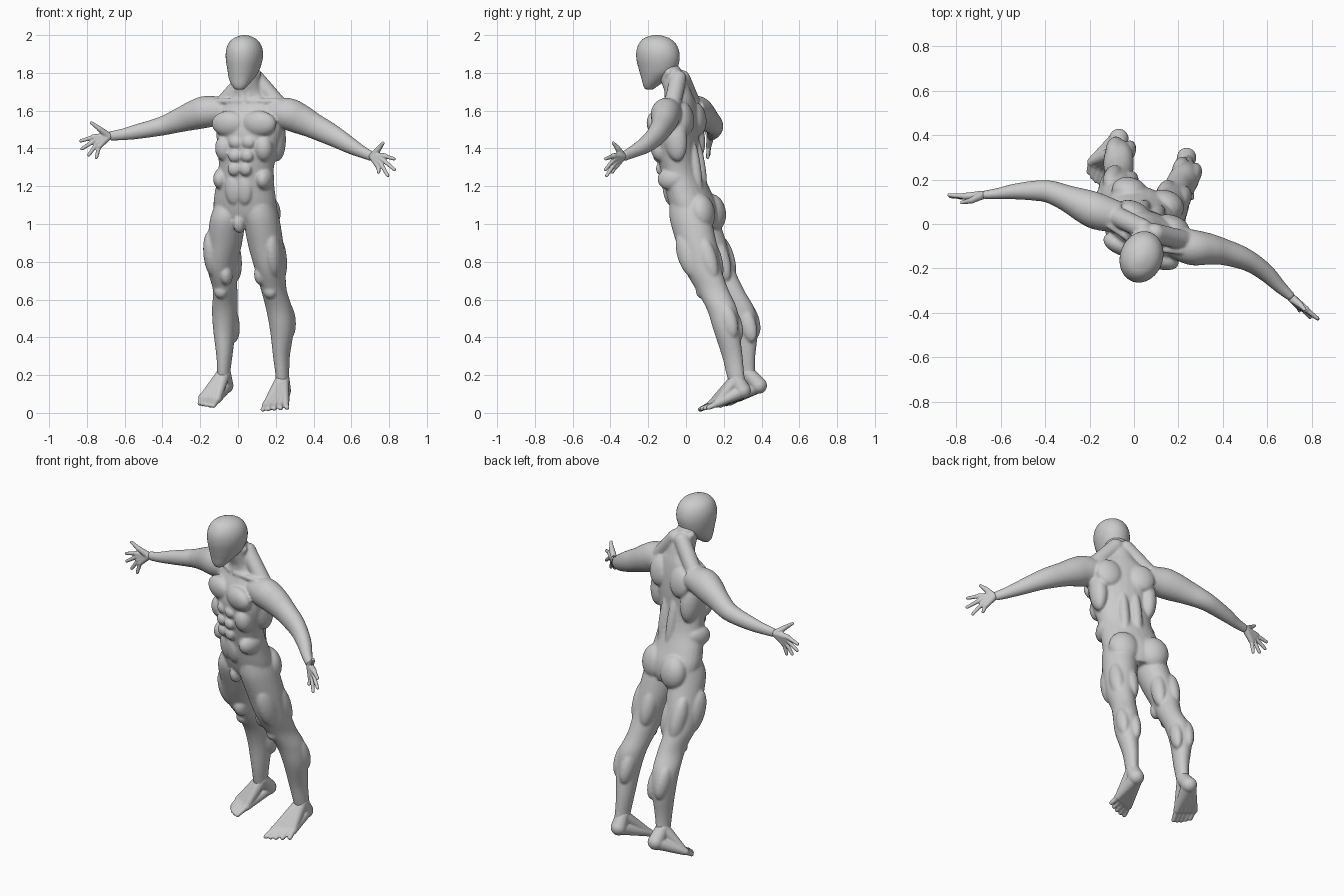
import bpy, bmesh, math
from mathutils import Vector, Matrix

default_cube = bpy.data.objects.get("Cube")
if default_cube:
    bpy.data.objects.remove(default_cube, do_unlink=True)

# One matte grey for the whole figure
grey = bpy.data.materials.new("clay grey")
grey.use_nodes = True
grey.diffuse_color = (0.6, 0.6, 0.6, 1)
shader = grey.node_tree.nodes["Principled BSDF"]
shader.inputs["Base Color"].default_value = grey.diffuse_color
shader.inputs["Roughness"].default_value = 0.7

# The body is turned about the vertical: SIDE is its left, FRONT its facing direction
TURN = Matrix.Rotation(math.radians(-20), 4, "Z")
SIDE = TURN @ Vector((1, 0, 0))
FRONT = TURN @ Vector((0, -1, 0))
UP = Vector((0, 0, 1))
MIRROR = (-1, 1)


def resample(rows, steps=5):
    """Catmull-Rom interpolation of section rows (x, y, z, width, depth)."""
    result = []
    last = len(rows) - 1
    for i in range(last):
        before, start = rows[max(i - 1, 0)], rows[i]
        end, after = rows[i + 1], rows[min(i + 2, last)]
        for k in range(steps):
            t = k / steps
            result.append([
                b + t * ((c - a) / 2 + t * (a - 2.5 * b + 2 * c - d / 2
                                            + t * (1.5 * (b - c) + (d - a) / 2)))
                for a, b, c, d in zip(before, start, end, after)])
    result.append(list(rows[last]))
    return result


def loft(bm, rows, level=True, sides=28):
    """Skin of elliptical rings, either level or square to the path."""
    sections = resample(rows)
    centres = [Vector(section[:3]) for section in sections]
    rings = []
    for i, section in enumerate(sections):
        across, along = SIDE, FRONT
        if not level:
            ahead = centres[min(i + 1, len(centres) - 1)]
            tangent = (ahead - centres[max(i - 1, 0)]).normalized()
            guide = UP if abs(tangent.z) < 0.9 else SIDE
            across = (guide - tangent * guide.dot(tangent)).normalized()
            along = tangent.cross(across)
        ring = []
        for k in range(sides):
            angle = math.tau * k / sides
            ring.append(bm.verts.new(centres[i]
                                     + across * section[3] * math.cos(angle)
                                     + along * section[4] * math.sin(angle)))
        rings.append(ring)
    for lower, upper in zip(rings, rings[1:]):
        for k in range(sides):
            n = (k + 1) % sides
            bm.faces.new((lower[k], lower[n], upper[n], upper[k]))
    bm.faces.new(rings[0])
    bm.faces.new(rings[-1])


def blob(bm, centre, radii, tilt=0.0, roll=0.0):
    """Ellipsoid muscle, turned with the body and tilted forward."""
    place = (Matrix.Translation(centre) @ TURN @ Matrix.Rotation(tilt, 4, "X")
             @ Matrix.Rotation(roll, 4, "Y") @ Matrix.Diagonal((*radii, 1)))
    bmesh.ops.create_icosphere(bm, subdivisions=3, radius=1, matrix=place)


def taper(bm, start, end, start_radius, end_radius):
    """Round-ended tapering rod."""
    loft(bm, [(*start, start_radius, start_radius), (*end, end_radius, end_radius)],
         level=False, sides=16)
    blob(bm, start, [start_radius] * 3)
    blob(bm, end, [end_radius] * 3)


def at(rows, side, front, z):
    """Point beside the centre line of a level loft at height z."""
    ordered = sorted(rows, key=lambda row: row[2])
    for low, high in zip(ordered, ordered[1:]):
        if z <= high[2]:
            break
    centre = Vector(low[:3]).lerp(Vector(high[:3]), (z - low[2]) / (high[2] - low[2]))
    return centre + SIDE * side + FRONT * front


def fan(bm, hub, hub_radius, first, last, tips, radius):
    """Bones spreading from a hub to a row of knuckles, each with one digit."""
    for i, tip in enumerate(tips):
        knuckle = Vector(first).lerp(Vector(last), i / (len(tips) - 1))
        taper(bm, hub, knuckle, hub_radius, radius * 1.25)
        taper(bm, knuckle, tip, radius, radius * 0.75)


def finish(name, bm, voxel, passes):
    """Fuse the overlapping parts into one smooth skin."""
    bmesh.ops.recalc_face_normals(bm, faces=bm.faces)
    mesh = bpy.data.meshes.new(name)
    bm.to_mesh(mesh)
    bm.free()
    mesh.materials.append(grey)
    mesh.polygons.foreach_set("use_smooth", [True] * len(mesh.polygons))
    figure_part = bpy.data.objects.new(name, mesh)
    bpy.context.collection.objects.link(figure_part)
    fuse = figure_part.modifiers.new("fuse", "REMESH")
    fuse.mode = "VOXEL"
    fuse.voxel_size = voxel
    fuse.use_smooth_shade = True
    relax = figure_part.modifiers.new("relax", "SMOOTH")
    relax.factor = 0.5
    relax.iterations = passes


# Torso and neck
body = bmesh.new()
torso = [(.04, .07, .98, .1, .08), (.04, .055, 1.03, .16, .11), (.037, .038, 1.1, .172, .12),
         (.037, .01, 1.18, .163, .112), (.042, -.02, 1.27, .15, .104),
         (.05, -.042, 1.37, .16, .105), (.058, -.05, 1.48, .18, .11),
         (.06, -.045, 1.57, .18, .1), (.06, -.035, 1.64, .14, .08),
         (.06, -.04, 1.69, .085, .07), (.055, -.065, 1.76, .064, .07),
         (.045, -.1, 1.84, .06, .06)]
loft(body, torso)
for k in MIRROR:
    # side, front, height, then radii
    muscles = {
        "chest": (.085, .08, 1.53, .095, .05, .07),
        "upper_belly": (.036, .1, 1.43, .036, .024, .032),
        "middle_belly": (.035, .104, 1.36, .035, .024, .033),
        "navel_belly": (.033, .104, 1.29, .034, .024, .036),
        "lower_belly": (.03, .1, 1.18, .045, .026, .08),
        "ribs": (.11, .06, 1.4, .05, .05, .07),
        "flank": (.12, .03, 1.24, .045, .075, .06),
        "broad_back": (.14, -.04, 1.46, .05, .065, .13),
        "shoulder_blade": (.095, -.08, 1.56, .075, .04, .085),
        "spine_column": (.036, -.09, 1.3, .031, .034, .18),
        "buttock": (.085, -.07, 1.06, .086, .067, .1),
    }
    for side, front, z, *radii in muscles.values():
        blob(body, at(torso, k * side, front, z), radii, 0.15)
    # Neck slope, collar bone and throat cord
    taper(body, at(torso, k * .03, -.04, 1.77), at(torso, k * .16, -.02, 1.63), .045, .045)
    taper(body, at(torso, k * .02, .07, 1.65), at(torso, k * .17, .03, 1.65), .014, .016)
    taper(body, at(torso, k * .055, -.01, 1.8), at(torso, k * .014, .065, 1.66), .018, .013)
blob(body, at(torso, 0, .1, 1.0), (.03, .035, .05), 0.2)

# Legs, with the muscle groups shared by both
right_leg = [(-.04, .07, 1.1, .08, .1), (-.055, .07, 1.02, .092, .11),
             (-.07, .115, .89, .088, .105), (-.085, .165, .76, .073, .095),
             (-.068, .225, .65, .062, .085), (-.07, .285, .55, .066, .08),
             (-.072, .312, .44, .058, .07), (-.072, .315, .3, .041, .053),
             (-.075, .322, .22, .034, .045), (-.075, .335, .17, .034, .045)]
left_leg = [(.115, .01, 1.1, .085, .1), (.125, .025, 1.02, .094, .112),
            (.147, .058, .89, .092, .108), (.17, .09, .76, .078, .1),
            (.19, .14, .65, .065, .088), (.218, .19, .55, .068, .082),
            (.232, .214, .44, .062, .07), (.23, .245, .3, .043, .056),
            (.235, .262, .2, .035, .048), (.237, .275, .14, .034, .045)]
for k, leg in zip(MIRROR, (right_leg, left_leg)):
    loft(body, leg)
    leg_muscles = {
        "outer_thigh": (.05, .045, .84, .043, .06, .13),
        "inner_knee": (-.04, .055, .73, .033, .042, .055),
        "outer_hamstring": (.04, -.055, .82, .042, .05, .13),
        "inner_hamstring": (-.038, -.055, .82, .042, .05, .13),
        "kneecap": (0, .07, .64, .034, .026, .036),
        "outer_calf": (.032, -.035, .49, .037, .046, .1),
        "inner_calf": (-.034, -.035, .47, .035, .046, .1),
    }
    for side, front, z, *radii in leg_muscles.values():
        blob(body, at(leg, k * side, front, z), radii, 0.3)

# Arms
right_arm = [(-.07, .03, 1.6, .07, .07), (-.16, .055, 1.595, .084, .082),
             (-.22, .08, 1.58, .08, .077), (-.3, .115, 1.553, .066, .06),
             (-.38, .145, 1.525, .053, .051), (-.45, .15, 1.507, .046, .045),
             (-.54, .146, 1.488, .039, .035), (-.61, .137, 1.474, .031, .026),
             (-.68, .13, 1.466, .025, .019)]
left_arm = [(.18, -.08, 1.585, .07, .07), (.26, -.105, 1.583, .085, .08),
            (.33, -.112, 1.555, .08, .072), (.4, -.125, 1.52, .068, .06),
            (.48, -.15, 1.48, .06, .052), (.54, -.18, 1.447, .052, .045),
            (.6, -.225, 1.412, .043, .039), (.66, -.285, 1.38, .032, .029),
            (.71, -.33, 1.358, .026, .02)]
for arm in (right_arm, left_arm):
    loft(body, arm, level=False)
finish("body", body, .007, 5)

# Faceless head
head = bmesh.new()
loft(head, [(.008, -.195, 1.712, .024, .02), (.01, -.185, 1.735, .045, .042),
            (.018, -.165, 1.77, .066, .072), (.028, -.15, 1.81, .081, .1),
            (.033, -.148, 1.87, .095, .117), (.034, -.15, 1.92, .095, .115),
            (.034, -.152, 1.96, .08, .096), (.034, -.155, 1.985, .053, .066),
            (.034, -.155, 2.0, .015, .02)])
finish("head", head, .007, 4)

# Hands: four spread fingers and a thumb
right_hand = bmesh.new()
wrist = (-.685, .13, 1.465)
fan(right_hand, wrist, .02, (-.765, .125, 1.46), (-.735, .12, 1.412),
    [(-.832, .13, 1.44), (-.826, .125, 1.398), (-.79, .12, 1.365), (-.75, .115, 1.352)], .012)
taper(right_hand, wrist, (-.735, .105, 1.505), .02, .014)
taper(right_hand, (-.735, .105, 1.505), (-.775, .097, 1.535), .013, .009)
finish("right_hand", right_hand, .004, 2)

left_hand = bmesh.new()
wrist = (.712, -.335, 1.358)
fan(left_hand, wrist, .02, (.775, -.385, 1.36), (.742, -.372, 1.306),
    [(.826, -.425, 1.345), (.828, -.427, 1.288), (.793, -.42, 1.256), (.745, -.39, 1.275)], .012)
taper(left_hand, wrist, (.75, -.365, 1.405), .02, .014)
taper(left_hand, (.75, -.365, 1.405), (.768, -.385, 1.428), .013, .009)
finish("left_hand", left_hand, .004, 2)


# Feet: heel, instep and five toes
def foot(name, ankle, heel, knuckles, toes):
    bm = bmesh.new()
    taper(bm, ankle, heel, .038, .044)
    tips = [Vector(toes[0]).lerp(Vector(toes[1]), i / 4) + FRONT * .012 * math.sin(math.pi * i / 4)
            for i in range(5)]
    fan(bm, heel, .04, *knuckles, tips, .017)
    fan(bm, ankle, .036, *knuckles, tips, .015)
    finish(name, bm, .005, 3)


foot("right_foot", (-.075, .328, .21), (-.068, .385, .145),
     ((-.11, .235, .07), (-.19, .28, .08)), ((-.13, .18, .038), (-.202, .235, .05)))
foot("left_foot", (.235, .268, .18), (.237, .3, .118),
     ((.15, .13, .045), (.25, .165, .05)), ((.132, .075, .018), (.26, .12, .028)))
